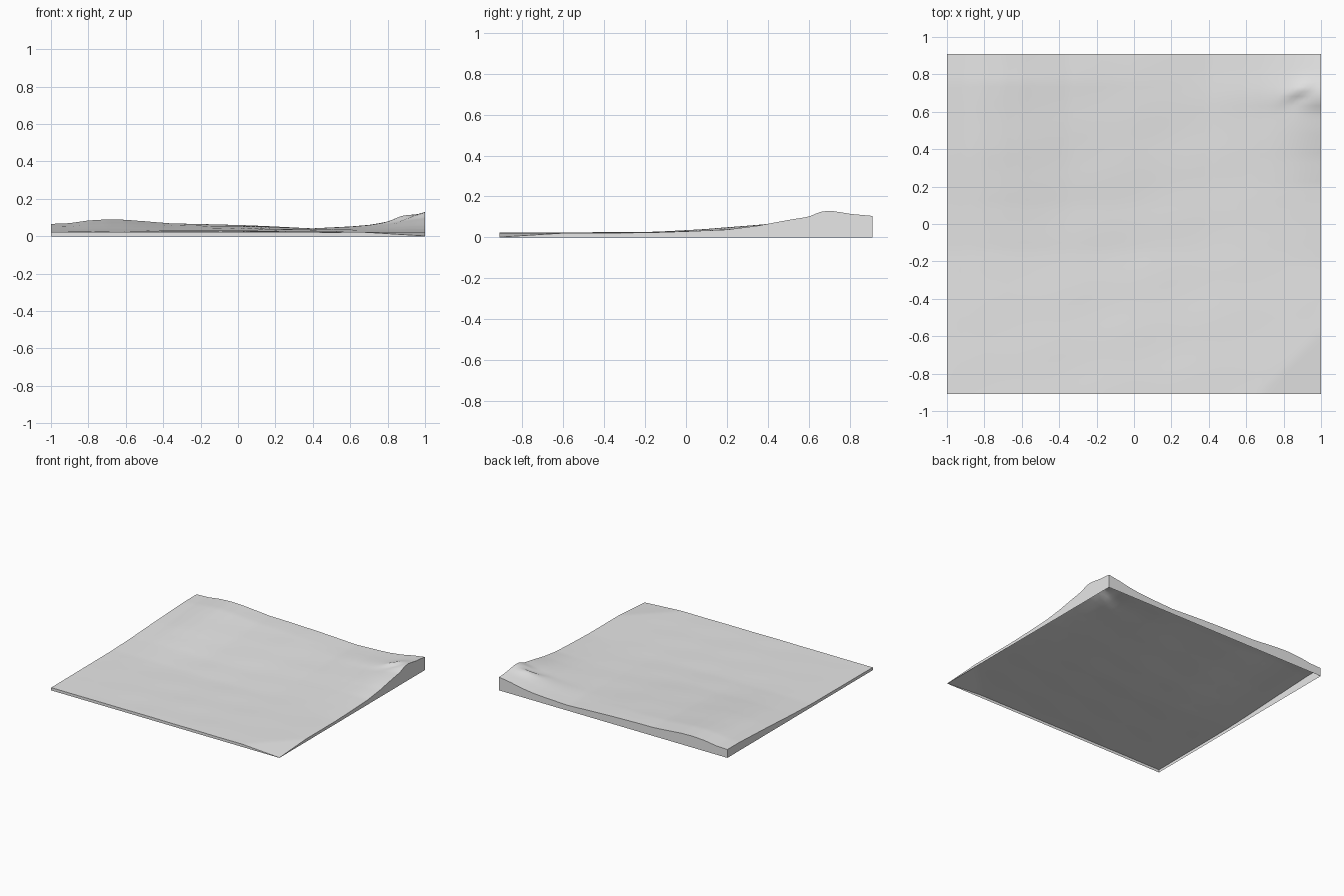
import bpy
import bmesh
from math import exp, sin, tanh

cube = bpy.data.objects.get("Cube")
if cube:
    bpy.data.objects.remove(cube)

HALF_X, HALF_Y = 1.0, 0.91

# Height along the back edge, and rise profiles (0 front, 1 back) at both sides
BACK = [(-1, .066), (-.9, .07), (-.8, .084), (-.7, .09), (-.6, .088), (-.5, .08),
        (-.35, .067), (-.2, .065), (0, .06), (.2, .051), (.4, .042), (.6, .05),
        (.7, .057), (.8, .07), (.9, .09), (1, .105)]
LEFT_RISE = [(-.91, 0), (-.14, .08), (.1, .28), (.38, .62), (.76, 1), (.91, 1)]
RIGHT_RISE = [(-.91, 0), (-.2, .01), (0, .09), (.2, .19), (.35, .42), (.5, .76),
              (.6, .95), (.65, 1.22), (.7, 1.32), (.8, 1.12), (.91, 1)]
FRONT = 0.022


def along(points, t):
    """Linear interpolation through a profile."""
    for (a, u), (b, v) in zip(points, points[1:]):
        if t <= b:
            return u + (v - u) * max(0, (t - a) / (b - a))
    return points[-1][1]


def height(x, y):
    # Land rises from the low front edge to the rolling back edge
    weight = ((x + 1) / 2) ** 5
    rise = along(LEFT_RISE, y) * (1 - weight) + along(RIGHT_RISE, y) * weight
    z = FRONT + (along(BACK, x) - FRONT) * rise
    # Diagonal dip at the front left corner
    z -= 0.02 * max(0, 1 - ((1 - x) + (y + HALF_Y)) / 0.33)
    # Small rocky ledge by the hilltop
    d = (y - 0.69) - 0.4 * (x - 0.88)
    z += 0.012 * tanh(d / 0.012) * exp(-((x - 0.88) ** 2 + d * d) / 0.004)
    # Faint diagonal ripples
    z += 0.001 * sin(9 * x - 14 * y) * sin(5 * x + 8 * y) * (1 - x * x)
    return max(z, 0.002)


grey = bpy.data.materials.new("pale grey")
grey.use_nodes = True
grey.diffuse_color = (0.8, 0.8, 0.8, 1)
grey.node_tree.nodes["Principled BSDF"].inputs["Base Color"].default_value = (0.8, 0.8, 0.8, 1)

# Terrain surface
bm = bmesh.new()
bmesh.ops.create_grid(bm, x_segments=80, y_segments=72, size=1)
for v in bm.verts:
    v.co.y *= HALF_Y
    v.co.z = height(v.co.x, v.co.y)
for f in bm.faces:
    f.smooth = True

# Side walls down to the ground, open underneath
rim = [e for e in bm.edges if e.is_boundary]
skirt = bmesh.ops.extrude_edge_only(bm, edges=rim)["geom"]
for item in skirt:
    if isinstance(item, bmesh.types.BMVert):
        item.co.z = 0
for e in rim:
    e.smooth = False
bm.normal_update()
for f in bm.faces:
    c = f.calc_center_median()
    on_wall = abs(f.normal.z) < 0.01
    outward = f.normal.x * c.x + f.normal.y * c.y if on_wall else f.normal.z
    if on_wall:
        f.smooth = False
    if outward < 0:
        f.normal_flip()

mesh = bpy.data.meshes.new("terrain_slab")
bm.to_mesh(mesh)
bm.free()
mesh.materials.append(grey)
terrain = bpy.data.objects.new("terrain_slab", mesh)
bpy.context.collection.objects.link(terrain)
